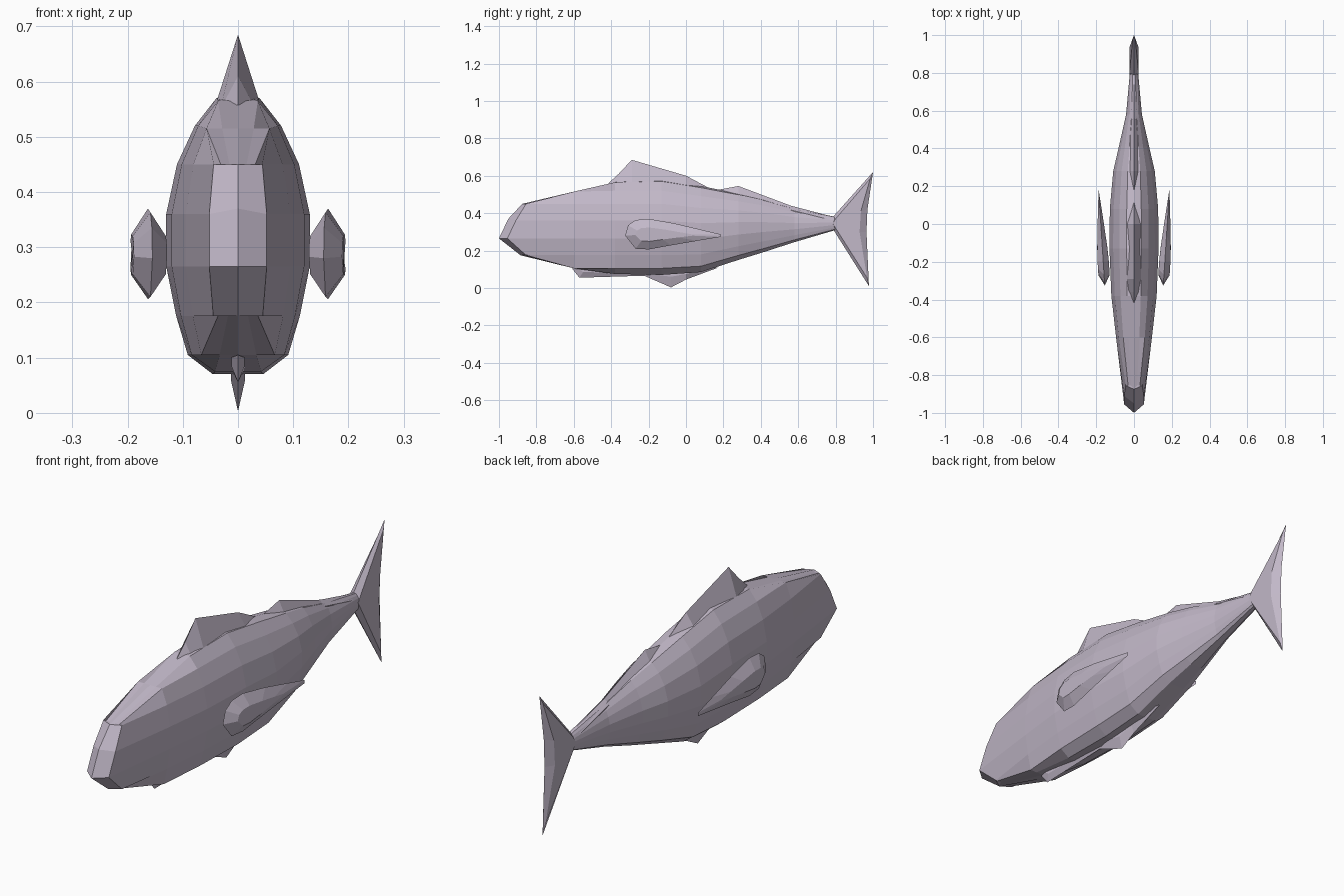
import bpy, bmesh

if "Cube" in bpy.data.objects:
    bpy.data.objects.remove(bpy.data.objects["Cube"])

skin = bpy.data.materials.new("mauve_grey")
skin.diffuse_color = (0.54, 0.48, 0.58, 1)
skin.use_nodes = True
skin.node_tree.nodes["Principled BSDF"].inputs["Base Color"].default_value = skin.diffuse_color


def finish(name, bm):
    """Turn a bmesh into a flat-shaded object."""
    bmesh.ops.recalc_face_normals(bm, faces=bm.faces)
    me = bpy.data.meshes.new(name)
    bm.to_mesh(me)
    bm.free()
    me.materials.append(skin)
    ob = bpy.data.objects.new(name, me)
    bpy.context.collection.objects.link(ob)
    return ob


def lens(name, outline, ridge, centre=lambda y: 0.0, thick=lambda y: 0.02):
    """Thin fin: a (y, z) outline bulging out to a ridge loop on both sides."""
    bm = bmesh.new()
    edge = [bm.verts.new((centre(y), y, z)) for y, z in outline]
    n = len(edge)
    for s in (1, -1):
        loop = [bm.verts.new((centre(y) + s * thick(y), y, z)) for y, z in ridge]
        for i in range(n):
            j = (i + 1) % n
            bm.faces.new((edge[i], edge[j], loop[j], loop[i]))
        bm.faces.new(loop)
    return finish(name, bm)


# Body: cross-section rows (width factor, height), from belly to back
rows = [(0, .07), (.35, .07), (.7, .105), (.86, .175), (1, .265),
        (1, .36), (.85, .45), (.6, .52), (.3, .57), (0, .58)]
# Stations: y, belly height, back height, half width
stations = [(-.855, .175, .45, .052), (-.6, .105, .515, .095),
            (-.38, .075, .565, .12), (-.13, .07, .58, .13),
            (.08, .085, .545, .128), (.28, .15, .505, .11),
            (.41, .19, .475, .08), (.58, .245, .425, .042),
            (.8, .31, .38, .022)]
snout = {0: -.03, 9: -.02, 4: -.1, 5: -.055}

bm = bmesh.new()
rings = []
for k, (y, lo, hi, w) in enumerate(stations):
    right, left = [], []
    for i, (f, z) in enumerate(rows):
        if y < 0:
            z = min(max(z, lo), hi)
        else:
            z = lo + (hi - lo) * (z - .07) / .51
        yy = y + (snout.get(i, 0) if k == 0 else 0)
        v = bm.verts.new((f * w, yy, z))
        right.append(v)
        left.append(v if f == 0 else bm.verts.new((-f * w, yy, z)))
    rings.append((right, left))
for a, b in zip(rings, rings[1:]):
    for p, q in zip(a, b):
        for i in range(9):
            bm.faces.new((p[i], p[i + 1], q[i + 1], q[i]))
# Snout: centre ridge joining both sides
first = rings[0]
mid = [first[0][0], bm.verts.new((0, -1, .265)), bm.verts.new((0, -.95, .37)), first[0][9]]
for side in first:
    for k in range(3):
        bm.faces.new((side[3 + k], side[4 + k], mid[k + 1], mid[k]))
    bm.faces.new(side[0:4])
    bm.faces.new(side[6:10])
last = rings[-1]
bm.faces.new(last[0] + last[1][8:0:-1])
finish("body", bm)

# Dorsal fin: sharp crest spreading down to a wide base
bm = bmesh.new()
crest = [(-.415, .56, .54, .012), (-.36, .61, .55, .032), (-.29, .685, .56, .04),
         (0, .60, .55, .035), (.15, .52, .50, .012)]
slices = [[bm.verts.new(c) for c in ((0, y, z), (w, y, b), (0, y, b - .04), (-w, y, b))]
          for y, z, b, w in crest]
for a, b in zip(slices, slices[1:]):
    for i in range(4):
        j = (i + 1) % 4
        bm.faces.new((a[i], a[j], b[j], b[i]))
bm.faces.new(slices[0])
bm.faces.new(slices[-1])
finish("dorsal_fin", bm)

# Rear back crest
lens("rear_crest", [(.12, .515), (.28, .545), (.56, .44), (.79, .38), (.56, .38), (.28, .44)],
     [(.17, .50), (.28, .50), (.55, .42), (.75, .37), (.56, .39), (.28, .45)],
     thick=lambda y: .022)

# Belly fins
lens("belly_fin_front", [(-.61, .105), (-.57, .055), (-.2, .066), (-.2, .12)],
     [(-.57, .1), (-.55, .085), (-.25, .08), (-.25, .11)], thick=lambda y: .012)
lens("belly_fin_rear", [(-.23, .068), (-.08, .003), (.0, .045), (.17, .108), (.0, .13)],
     [(-.17, .072), (-.08, .06), (.0, .075), (.12, .105), (.0, .12)],
     thick=lambda y: .013)

# Tail fin: thick along the middle, thin at the tips and trailing edge
lens("tail_fin", [(.775, .345), (.79, .385), (1, .62), (.97, .42), (.965, .3), (.978, .01),
                  (.79, .308)],
     [(.785, .345), (.80, .37), (.985, .585), (.935, .41), (.928, .3), (.968, .055),
      (.80, .32)],
     thick=lambda y: .024 if y < .95 else .006)

# Pectoral fins: leaf shapes held just off the flanks
leaf = [(-.325, .28), (-.31, .335), (-.27, .363), (-.2, .37), (-.06, .345), (.08, .312),
        (.185, .287), (.185, .273), (.06, .252), (-.08, .228), (-.2, .206), (-.27, .21)]
inner = [(-.19 + (y + .19) * .6, .285 + (z - .285) * .45) for y, z in leaf]


def fin_centre(y):
    return .155 + .033 * (y + .325) / .515


def fin_thick(y):
    return max(.004, .03 * min(1, (.2 - y) / .36))


for name, s in (("pectoral_fin_right", 1), ("pectoral_fin_left", -1)):
    lens(name, leaf, inner, lambda y: s * fin_centre(y), fin_thick)
